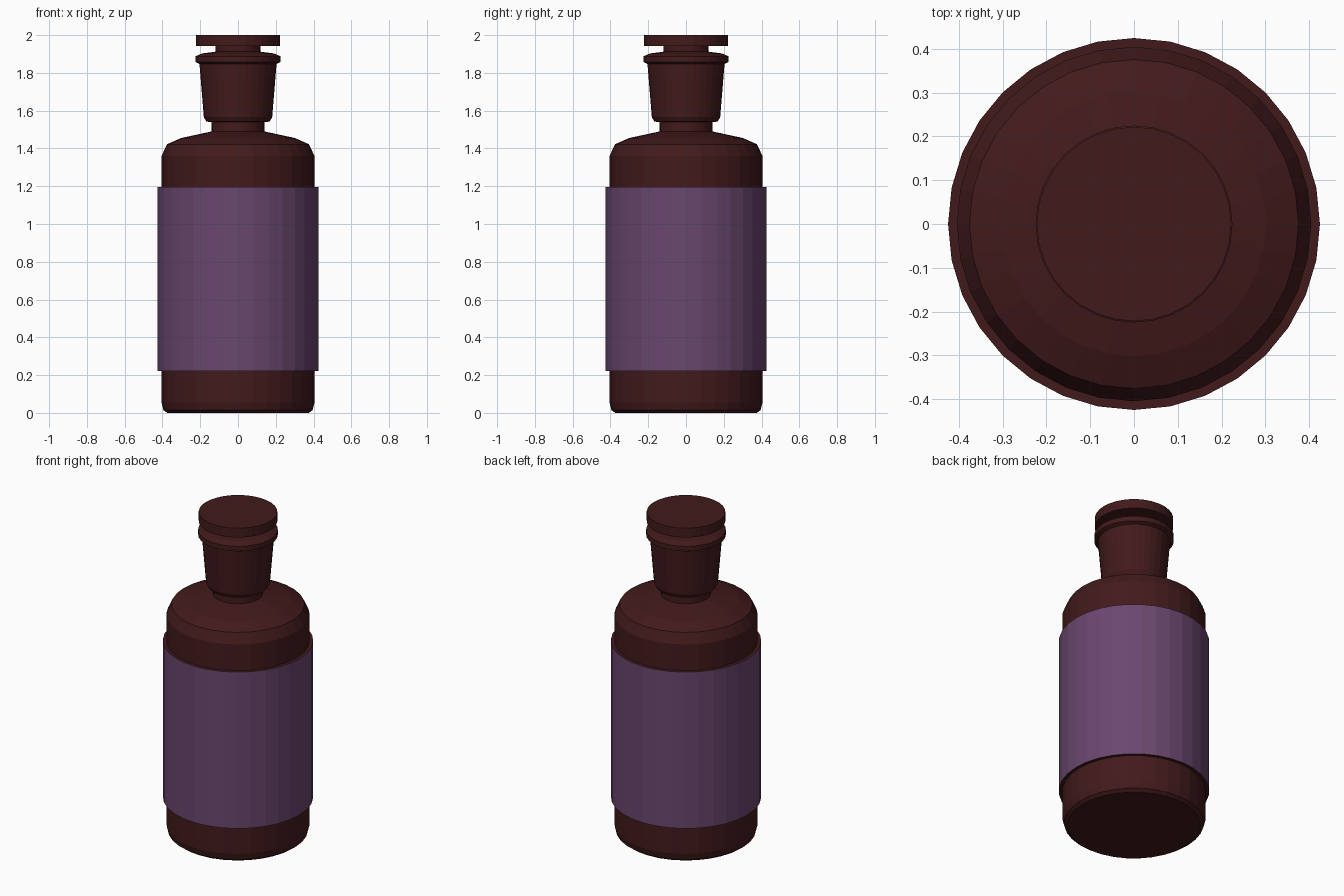
import bpy, bmesh
from math import cos, sin, tau

if "Cube" in bpy.data.objects:
    bpy.data.objects.remove(bpy.data.objects["Cube"])

SIDES = 32


def material(name, color):
    m = bpy.data.materials.new(name)
    m.diffuse_color = (*color, 1)
    m.use_nodes = True
    m.node_tree.nodes["Principled BSDF"].inputs["Base Color"].default_value = m.diffuse_color
    return m


glass = material("dark_glass", (0.055, 0.0103, 0.0115))
paper = material("purple_label", (0.145, 0.063, 0.158))


def lathe(name, profile, mats, cap_bottom=False, cap_top=False, paper_band=None):
    """Spin a (radius, z) profile around z; paper_band is the segment using mats[1]."""
    bm = bmesh.new()
    rings = [[bm.verts.new((r * cos(tau * i / SIDES), r * sin(tau * i / SIDES), z))
              for i in range(SIDES)] for r, z in profile]
    for k, (a, b) in enumerate(zip(rings, rings[1:])):
        for i in range(SIDES):
            j = (i + 1) % SIDES
            f = bm.faces.new((a[i], a[j], b[j], b[i]))
            f.material_index = 1 if k == paper_band else 0
    if cap_bottom:
        bm.faces.new(rings[0][::-1])
    if cap_top:
        bm.faces.new(rings[-1])
    mesh = bpy.data.meshes.new(name)
    bm.to_mesh(mesh)
    bm.free()
    for m in mats:
        mesh.materials.append(m)
    obj = bpy.data.objects.new(name, mesh)
    bpy.context.collection.objects.link(obj)
    return obj


# Bottle: rounded base, raised label band, shoulder, neck and flared lip
lathe("bottle", [
    (0.375, 0.0), (0.395, 0.015), (0.405, 0.055), (0.405, 0.222),
    (0.425, 0.222), (0.425, 1.197), (0.405, 1.197),
    (0.405, 1.36), (0.376, 1.422), (0.302, 1.455), (0.14, 1.49),
    (0.14, 1.54), (0.168, 1.542), (0.181, 1.566), (0.204, 1.847),
    (0.225, 1.857), (0.225, 1.888), (0.19, 1.903), (0.12, 1.912),
], [glass, paper], cap_bottom=True, paper_band=4)

# Stopper: short shaft under a flat disc
lathe("stopper", [
    (0.12, 1.912), (0.12, 1.942), (0.222, 1.942), (0.222, 2.0),
], [glass], cap_top=True)
